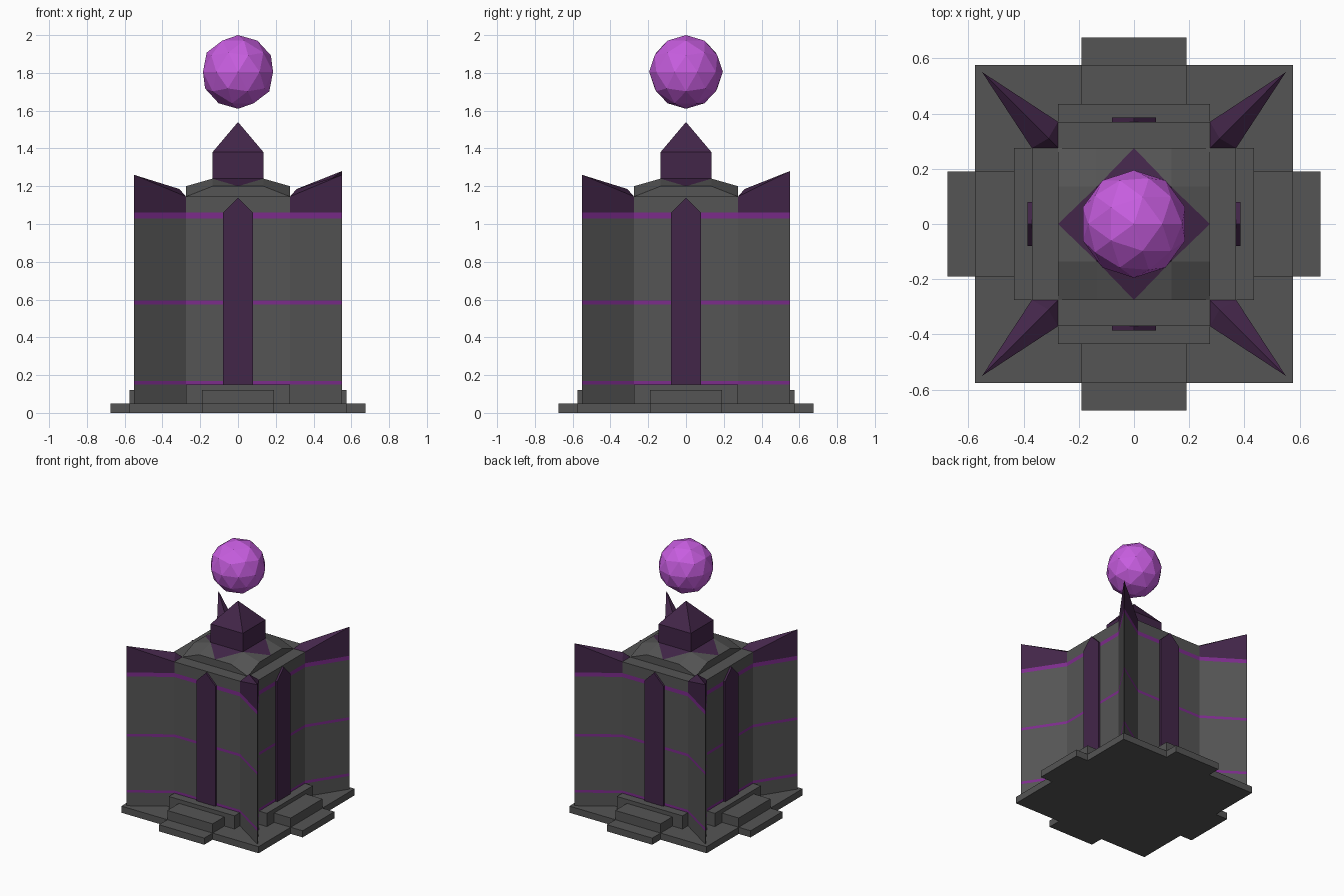
import bpy, bmesh
from math import pi
from mathutils import Matrix, Vector

if "Cube" in bpy.data.objects:
    bpy.data.objects.remove(bpy.data.objects["Cube"])


def material(name, rgb):
    m = bpy.data.materials.new(name)
    m.use_nodes = True
    m.diffuse_color = (*rgb, 1)
    m.node_tree.nodes["Principled BSDF"].inputs["Base Color"].default_value = (*rgb, 1)
    return m


STONE = material("dark grey stone", (0.09, 0.09, 0.09))
PLUM = material("dark plum", (0.055, 0.019, 0.066))
BAND = material("violet band", (0.20, 0.025, 0.26))
GLOW = material("bright orchid", (0.57, 0.11, 0.74))


def finish(name, bm, *mats):
    bmesh.ops.recalc_face_normals(bm, faces=bm.faces)
    mesh = bpy.data.meshes.new(name)
    bm.to_mesh(mesh)
    bm.free()
    for m in mats:
        mesh.materials.append(m)
    ob = bpy.data.objects.new(name, mesh)
    bpy.context.collection.objects.link(ob)
    return ob


def box(name, hx, hy, z0, z1, mat):
    bm = bmesh.new()
    bmesh.ops.create_cube(bm, size=1)
    for v in bm.verts:
        v.co = (v.co.x * 2 * hx, v.co.y * 2 * hy, z0 if v.co.z < 0 else z1)
    return finish(name, bm, mat)


def quarter_turns():
    return [Matrix.Rotation(k * pi / 2, 3, "Z") for k in range(4)]


# Foundation with crossed steps
box("foundation", 0.575, 0.575, 0, 0.05, STONE)
for name, half, reach, z0, z1 in (("lower_step", 0.19, 0.675, 0, 0.05),
                                  ("middle_step", 0.19, 0.575, 0.05, 0.12),
                                  ("upper_step", 0.275, 0.435, 0.05, 0.15)):
    box(name + "_across", reach, half, z0, z1, STONE)
    box(name + "_along", half, reach, z0, z1, STONE)

# Star-shaped tower body with violet bands
W, D, TIP = 0.275, 0.37, 0.55
outline = [r @ Vector(p) for r in quarter_turns()
           for p in ((D, -W, 0), (D, W, 0), (TIP, TIP, 0))]
levels = [0.05, 0.15, 0.17, 0.575, 0.595, 1.03, 1.06]
bm = bmesh.new()
rings = [[bm.verts.new((p.x, p.y, z)) for p in outline] for z in levels]
for i, (low, high) in enumerate(zip(rings, rings[1:])):
    for j in range(len(outline)):
        k = (j + 1) % len(outline)
        bm.faces.new((low[j], low[k], high[k], high[j])).material_index = i % 2
bm.faces.new(rings[0])
bm.faces.new(rings[-1])
finish("tower_body", bm, STONE, BAND)

# Upper walls between the fins
EAVE, RIM, PEAK = 1.145, 1.20, 1.24
box("upper_wall_across", D, W, 1.06, EAVE, STONE)
box("upper_wall_along", W, D, 1.06, EAVE, STONE)

# Plum corner fin caps rising to the tips
for sx, sy, label in ((-1, -1, "front_right"), (1, -1, "front_left"),
                      (-1, 1, "back_right"), (1, 1, "back_left")):
    bm = bmesh.new()
    tip_z = 1.28 if label == "back_left" else 1.26
    for x, y, z in ((W, W, EAVE), (W, D, EAVE), (D, W, EAVE), (TIP, TIP, tip_z)):
        for h in (1.06, z):
            bm.verts.new((sx * x, sy * y, h))
    bm.verts.new((sx * 0.31, sy * 0.31, 1.185))
    bmesh.ops.convex_hull(bm, input=bm.verts)
    finish("fin_cap_" + label, bm, PLUM)

# Pointed pilaster on each wall
for r, side in zip(quarter_turns(), ("front", "left", "back", "right")):
    bm = bmesh.new()
    profile = [(-0.08, 0.1), (0.08, 0.1), (0.08, 1.06), (0, 1.14), (-0.08, 1.06)]
    face = bm.faces.new([bm.verts.new(r @ Vector((x, -0.385, z))) for x, z in profile])
    ext = bmesh.ops.extrude_face_region(bm, geom=[face], use_keep_orig=True)
    for v in ext["geom"]:
        if isinstance(v, bmesh.types.BMVert):
            v.co += r @ Vector((0, 0.04, 0))
    finish("pilaster_" + side, bm, PLUM)

# Faceted roof with a plum diamond skirt
S = 0.135
bm = bmesh.new()
for r in quarter_turns():
    def face(index, *pts):
        bm.faces.new([bm.verts.new(r @ Vector(p)) for p in pts]).material_index = index
    a, b, mid = (-S, -S, PEAK), (S, -S, PEAK), (0, -W, RIM)
    ra, rb = (-S, -W, RIM), (S, -W, RIM)
    face(1, a, mid, b)
    face(0, a, ra, mid)
    face(0, b, mid, rb)
    face(0, b, rb, (W, -W, EAVE), (W, -S, RIM))
    face(0, (-W, -W, EAVE), (W, -W, EAVE), rb, mid, ra)
bmesh.ops.remove_doubles(bm, verts=bm.verts, dist=0.0005)
finish("roof", bm, STONE, PLUM)

# Spire block and its pyramid
box("spire_block", S, S, 1.2, 1.38, PLUM)
bm = bmesh.new()
bmesh.ops.create_cone(bm, cap_ends=True, segments=4, radius1=S * 2 ** 0.5, radius2=0, depth=0.16,
                      matrix=Matrix.Translation((0, 0, 1.46)) @ Matrix.Rotation(pi / 4, 4, "Z"))
finish("spire_point", bm, PLUM)

# Floating faceted orb
bm = bmesh.new()
bmesh.ops.create_icosphere(bm, subdivisions=2, radius=0.195,
                           matrix=Matrix.Translation((0, 0, 1.805)))
finish("orb", bm, GLOW)
